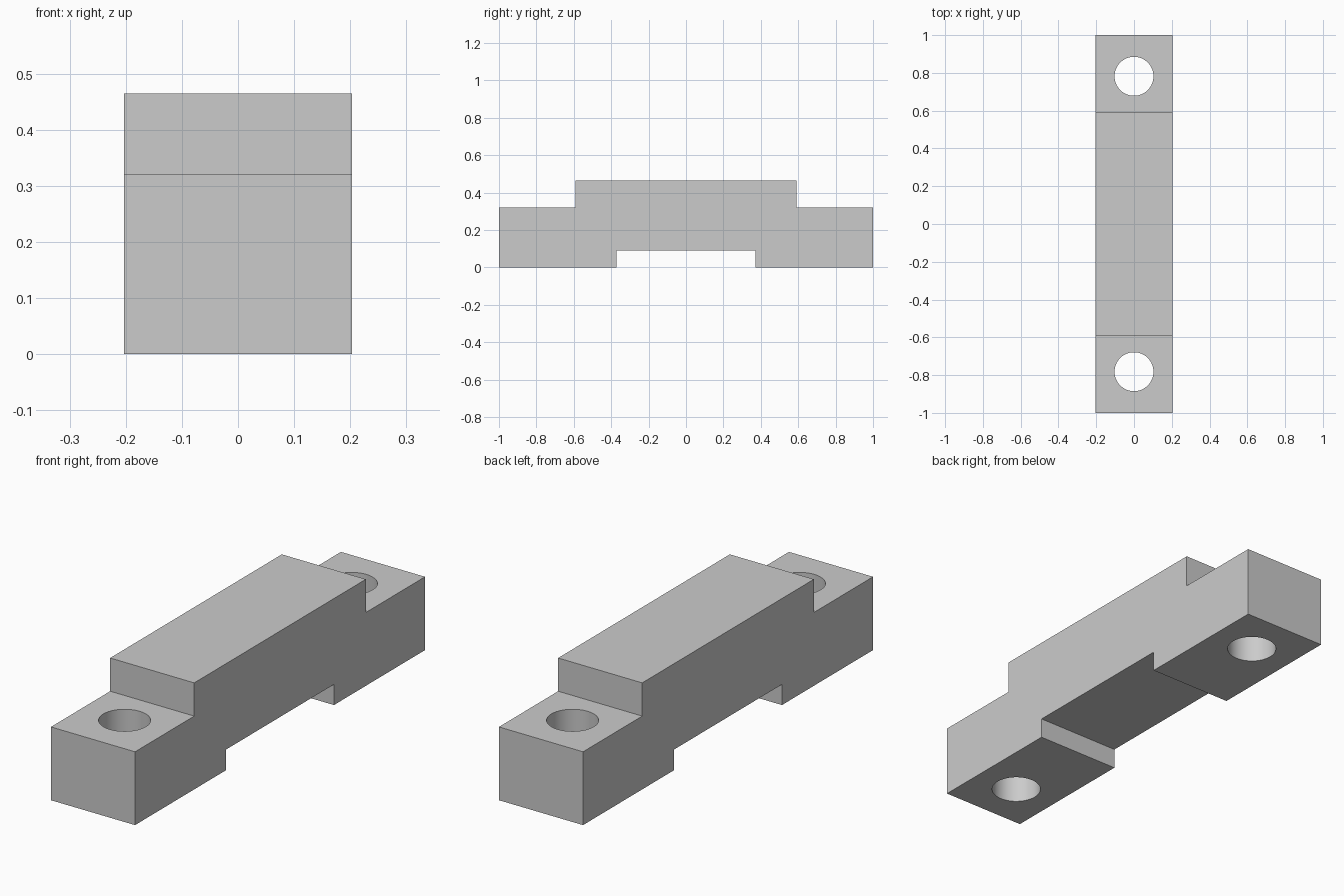
import bpy
import bmesh

cube = bpy.data.objects.get("Cube")
if cube:
    bpy.data.objects.remove(cube, do_unlink=True)

HALF_WIDTH = 0.203
HOLE_RADIUS = 0.103
HOLE_Y = 0.782

grey = bpy.data.materials.new("plain grey")
grey.use_nodes = True
colour = (0.6, 0.6, 0.6, 1)
grey.diffuse_color = colour
grey.node_tree.nodes["Principled BSDF"].inputs["Base Color"].default_value = colour


def add_object(name, bm):
    bmesh.ops.recalc_face_normals(bm, faces=bm.faces)
    mesh = bpy.data.meshes.new(name)
    bm.to_mesh(mesh)
    bm.free()
    mesh.materials.append(grey)
    obj = bpy.data.objects.new(name, mesh)
    bpy.context.collection.objects.link(obj)
    return obj


# Stepped side profile, mirrored front to back and extruded across the width
half = [(0.372, 0.09), (0.372, 0), (1, 0), (1, 0.32), (0.592, 0.32), (0.592, 0.465)]
profile = half + [(-y, z) for y, z in reversed(half)]
bm = bmesh.new()
face = bm.faces.new([bm.verts.new((-HALF_WIDTH, y, z)) for y, z in profile])
side = bmesh.ops.extrude_face_region(bm, geom=[face])
bmesh.ops.translate(bm, vec=(2 * HALF_WIDTH, 0, 0),
                    verts=[v for v in side["geom"] if isinstance(v, bmesh.types.BMVert)])
handle = add_object("handle_bar", bm)

# Vertical screw holes through both feet
bpy.context.view_layer.objects.active = handle
handle.select_set(True)
for end in (-1, 1):
    bm = bmesh.new()
    bmesh.ops.create_cone(bm, cap_ends=True, segments=64, radius1=HOLE_RADIUS,
                          radius2=HOLE_RADIUS, depth=1)
    cutter = add_object("hole_cutter", bm)
    cutter.location = (0, end * HOLE_Y, 0.2)
    cutter.hide_render = True
    bpy.context.view_layer.update()
    cut = handle.modifiers.new("screw hole", 'BOOLEAN')
    cut.operation = 'DIFFERENCE'
    cut.solver = 'EXACT'
    cut.object = cutter
    bpy.ops.object.modifier_apply(modifier=cut.name)
    bpy.data.objects.remove(cutter, do_unlink=True)

# Round hole walls, crisp block edges
bpy.ops.object.shade_smooth_by_angle()
